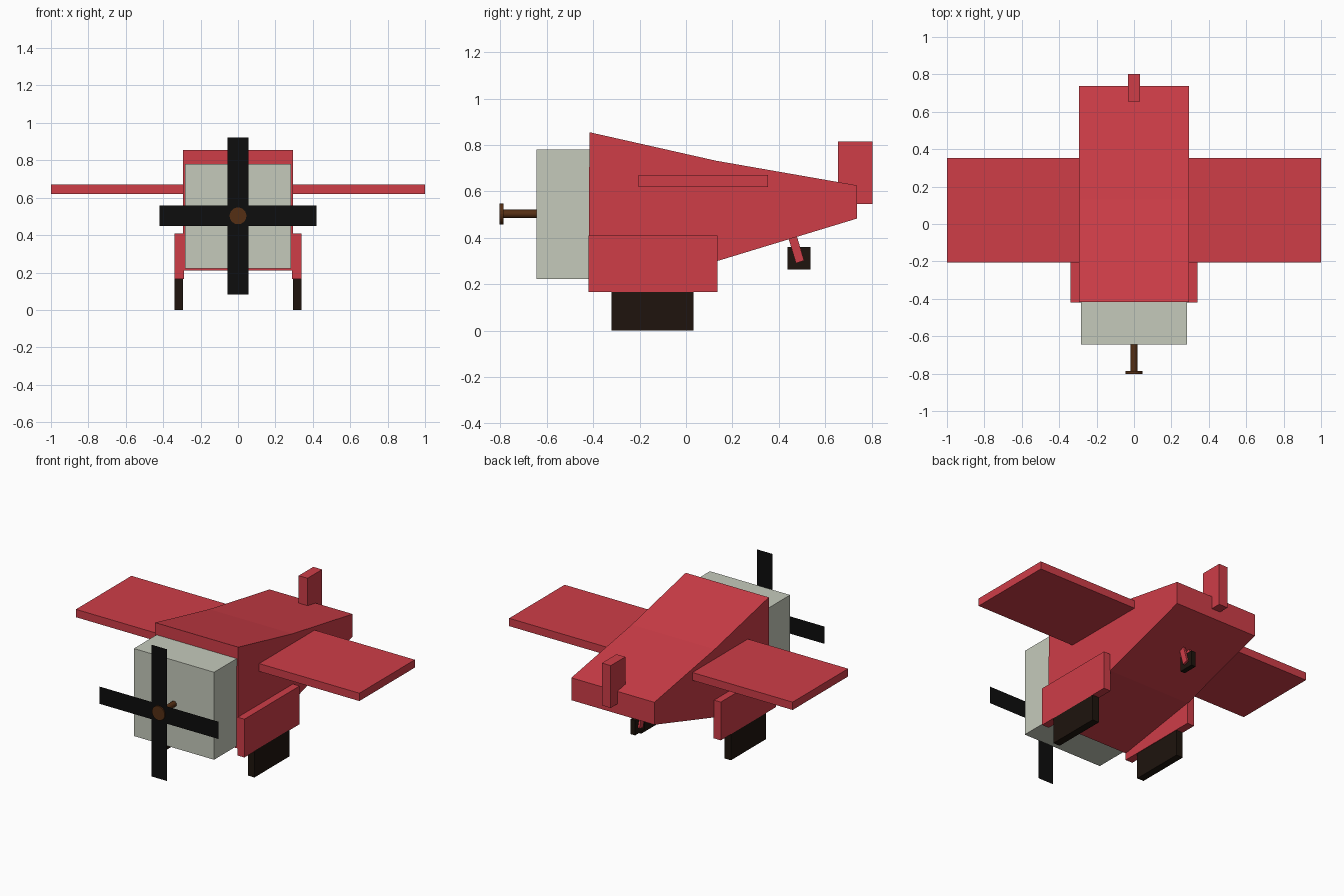
import bpy, bmesh
from math import pi
from mathutils import Matrix

if "Cube" in bpy.data.objects:
    bpy.data.objects.remove(bpy.data.objects["Cube"])


def material(name, rgb):
    m = bpy.data.materials.new(name)
    m.diffuse_color = (*rgb, 1)
    m.use_nodes = True
    m.node_tree.nodes["Principled BSDF"].inputs["Base Color"].default_value = m.diffuse_color
    return m


RED = material("red_paint", (0.62, 0.047, 0.064))
COWL = material("pale_metal", (0.56, 0.59, 0.50))
BLACK = material("black_blade", (0.004, 0.004, 0.004))
TYRE = material("dark_tyre", (0.013, 0.007, 0.004))
BROWN = material("brown_shaft", (0.09, 0.028, 0.007))


def finish(name, bm, mat):
    bmesh.ops.recalc_face_normals(bm, faces=bm.faces)
    mesh = bpy.data.meshes.new(name)
    bm.to_mesh(mesh)
    bm.free()
    mesh.materials.append(mat)
    ob = bpy.data.objects.new(name, mesh)
    bpy.context.collection.objects.link(ob)
    return ob


def side_prism(name, x0, x1, profile, mat):
    """Extrude a (y, z) side profile from x0 to x1."""
    bm = bmesh.new()
    face = bm.faces.new([bm.verts.new((x0, y, z)) for y, z in profile])
    new = bmesh.ops.extrude_face_region(bm, geom=[face])["geom"]
    verts = [g for g in new if isinstance(g, bmesh.types.BMVert)]
    bmesh.ops.translate(bm, verts=verts, vec=(x1 - x0, 0, 0))
    return finish(name, bm, mat)


def box(name, x, y, z, mat):
    return side_prism(name, *x, [(y[0], z[0]), (y[1], z[0]), (y[1], z[1]), (y[0], z[1])], mat)


def rod(name, r, y0, y1, z, mat):
    bm = bmesh.new()
    bmesh.ops.create_cone(bm, cap_ends=True, segments=24, radius1=r, radius2=r, depth=y1 - y0,
                          matrix=Matrix.Translation((0, (y0 + y1) / 2, z)) @ Matrix.Rotation(pi / 2, 4, 'X'))
    return finish(name, bm, mat)


def blade(name, hx, hz):
    bm = bmesh.new()
    bm.faces.new([bm.verts.new((sx * hx, -0.795, 0.503 + sz * hz))
                  for sx, sz in ((-1, -1), (1, -1), (1, 1), (-1, 1))])
    return finish(name, bm, BLACK)


# Body, engine cowl, wing and tail fin
side_prism("fuselage", -0.293, 0.293,
           [(-0.416, 0.855), (0.13, 0.732), (0.737, 0.626), (0.737, 0.483), (0.135, 0.30), (-0.42, 0.21)], RED)
box("engine_cowl", (-0.283, 0.283), (-0.645, -0.415), (0.222, 0.78), COWL)
box("wing", (-1, 1), (-0.205, 0.354), (0.62, 0.67), RED)
box("tail_fin", (-0.031, 0.031), (0.656, 0.803), (0.545, 0.815), RED)

# Propeller: shaft, hub and flat crossed blades
rod("propeller_shaft", 0.018, -0.79, -0.64, 0.503, BROWN)
rod("propeller_hub", 0.045, -0.803, -0.786, 0.503, BROWN)
blade("propeller_blade_upright", 0.055, 0.42)
blade("propeller_blade_level", 0.42, 0.055)

# Main and tail undercarriage, mirrored to both sides
parts = [
    box("wheel_fairing", (0.29, 0.34), (-0.421, 0.135), (0.166, 0.41), RED),
    box("main_wheel", (0.293, 0.34), (-0.32, 0.033), (0.0, 0.17), TYRE),
    side_prism("tail_wheel_fork", 0.014, 0.028,
               [(0.435, 0.42), (0.474, 0.42), (0.509, 0.302), (0.474, 0.29)], RED),
]
for ob in parts:
    ob.modifiers.new("mirror", 'MIRROR').use_axis = (True, False, False)
box("tail_wheel", (-0.016, 0.016), (0.437, 0.536), (0.264, 0.36), TYRE)
